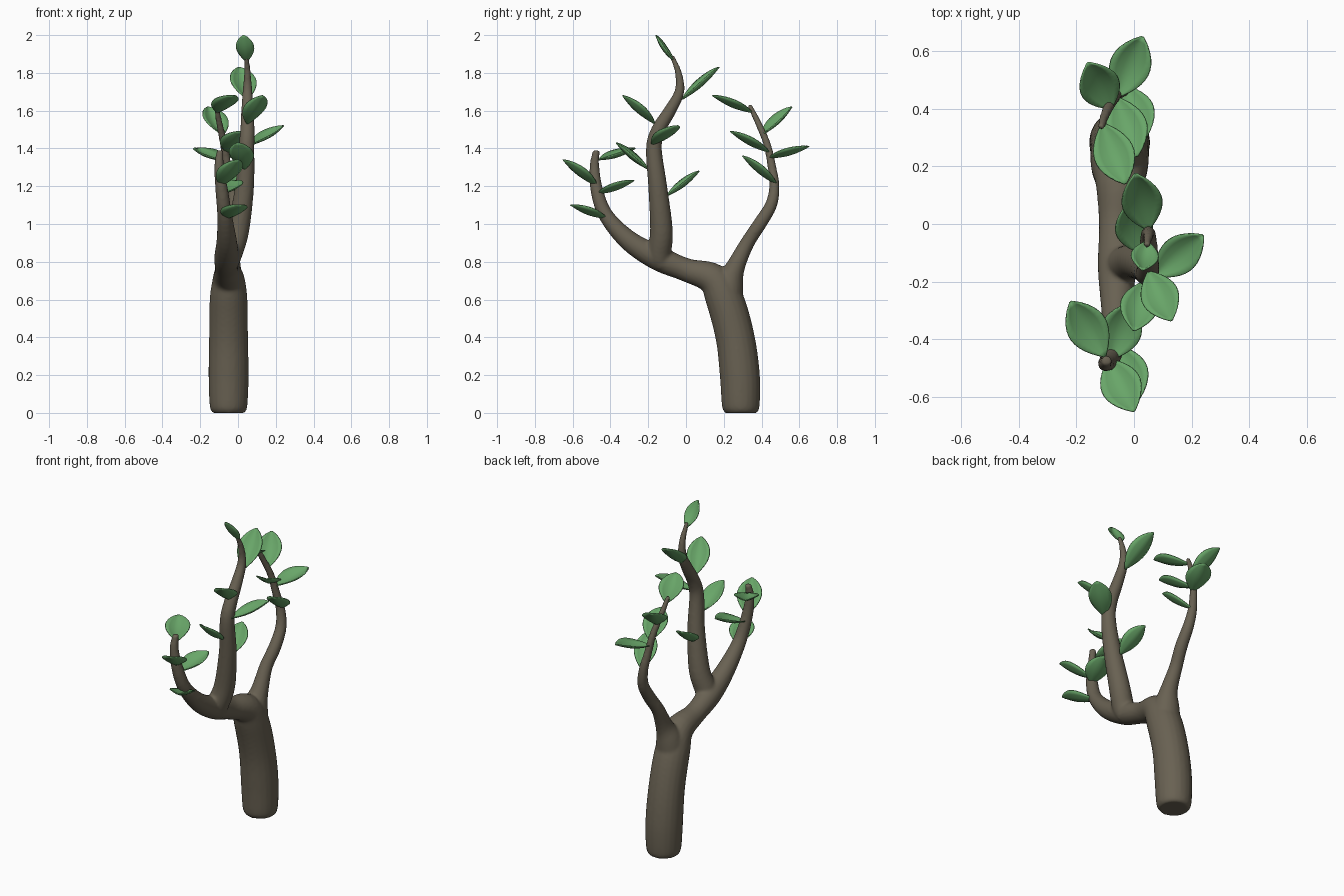
import bpy, bmesh, math
from mathutils import Vector

if "Cube" in bpy.data.objects:
    bpy.data.objects.remove(bpy.data.objects["Cube"])


def material(name, rgb):
    m = bpy.data.materials.new(name)
    m.diffuse_color = (*rgb, 1)
    m.use_nodes = True
    m.node_tree.nodes["Principled BSDF"].inputs["Base Color"].default_value = m.diffuse_color
    return m


BARK = material("bark", (0.14, 0.12, 0.085))
GREEN = material("leaf_green", (0.14, 0.38, 0.14))


def make_object(name, bm, mat):
    bmesh.ops.recalc_face_normals(bm, faces=bm.faces)
    me = bpy.data.meshes.new(name)
    bm.to_mesh(me)
    bm.free()
    me.materials.append(mat)
    for p in me.polygons:
        p.use_smooth = True
    ob = bpy.data.objects.new(name, me)
    bpy.context.collection.objects.link(ob)
    return ob


def smooth_path(pts, steps=5):
    p = [Vector(q) for q in pts]
    p = [p[0] * 2 - p[1]] + p + [p[-1] * 2 - p[-2]]
    out = []
    for a, b, c, d in zip(p, p[1:], p[2:], p[3:]):
        for i in range(steps):
            t = i / steps
            out.append(0.5 * (2 * b + (c - a) * t + (2 * a - 5 * b + 4 * c - d) * t**2
                              + (3 * b - a - 3 * c + d) * t**3))
    return out + [p[-2]]


def add_limb(bm, pts, sides=20):
    """Round tapered tube along (x, y, z, radius) points."""
    path = smooth_path(pts)
    rings = []
    for i, q in enumerate(path):
        tan = (path[min(i + 1, len(path) - 1)] - path[max(i - 1, 0)]).xyz.normalized()
        if i == 0 and q.z < 0.01:
            tan = Vector((0, 0, 1))
        u = tan.cross(Vector((1, 0, 0))).normalized()
        v = tan.cross(u)
        rings.append([bm.verts.new(q.xyz + q.w * (u * math.cos(a) + v * math.sin(a)))
                      for a in (2 * math.pi * k / sides for k in range(sides))])
    for r, s in zip(rings, rings[1:]):
        for k in range(sides):
            n = (k + 1) % sides
            bm.faces.new((r[k], r[n], s[n], s[k]))
    bm.faces.new(rings[0][::-1])
    bm.faces.new(rings[-1])


# Trunk and three limbs, fused into one smooth surface
bm = bmesh.new()
add_limb(bm, [(-.05, .29, 0, .085), (-.05, .29, .04, .1), (-.05, .285, .2, .106),
              (-.05, .26, .4, .103), (-.05, .205, .6, .1), (-.05, .14, .71, .084),
              (-.06, 0, .757, .062), (-.06, -.15, .82, .066), (-.06, -.3, .91, .054),
              (-.07, -.42, 1.04, .04), (-.085, -.47, 1.17, .034),
              (-.1, -.485, 1.3, .026), (-.095, -.475, 1.39, .018)])
add_limb(bm, [(-.05, -.12, .78, .05), (-.04, -.14, .84, .062), (0, -.13, .97, .06),
              (.035, -.15, 1.2, .05), (.045, -.17, 1.4, .042), (.05, -.145, 1.5, .038),
              (.05, -.085, 1.6, .033), (.05, -.035, 1.7, .026), (.05, -.04, 1.8, .018),
              (.045, -.075, 1.89, .012)])
add_limb(bm, [(-.05, .21, .58, .092), (-.045, .23, .69, .075), (-.035, .265, .78, .05),
              (-.035, .325, .9, .038), (-.02, .39, 1.0, .036), (-.02, .45, 1.1, .032),
              (-.035, .468, 1.2, .027), (-.055, .455, 1.3, .023), (-.075, .43, 1.42, .02),
              (-.1, .38, 1.54, .017), (-.115, .335, 1.63, .013)])
trunk = make_object("trunk_and_branches", bm, BARK)
rm = trunk.modifiers.new("fuse", "REMESH")
rm.mode = "VOXEL"
rm.voxel_size = 0.009
rm.use_smooth_shade = True
sm = trunk.modifiers.new("soften", "SMOOTH")
sm.factor = 0.5
sm.iterations = 4


def leaf(name, base, tip, width):
    """Pointed, cupped leaf blade from base to tip."""
    base, tip = Vector(base), Vector(tip)
    d = tip - base
    side = d.cross(Vector((0, 0, 1))).normalized()
    up = side.cross(d).normalized()
    bm = bmesh.new()
    n, m = 12, 6
    rows = []
    for i in range(n + 1):
        t = i / n
        half = width / 2 * max(0.02, math.sin(math.pi * t**1.1)) ** 0.75
        row = []
        for j in range(m + 1):
            s = 2 * j / m - 1
            lift = 0.24 * half * 1.8 * abs(s) ** 1.5 - 0.015 * math.sin(math.pi * t)
            row.append(bm.verts.new(base + d * t + side * half * s + up * lift))
        rows.append(row)
    for a, b in zip(rows, rows[1:]):
        for j in range(m):
            bm.faces.new((a[j], a[j + 1], b[j + 1], b[j]))
    ob = make_object(name, bm, GREEN)
    so = ob.modifiers.new("thickness", "SOLIDIFY")
    so.thickness = 0.006
    so.offset = 0


# Leaves: base, tip, width
LEAVES = {
    "middle": [((.045, -.06, 1.86), (.03, -.16, 2.0), .095),
               ((.05, -.02, 1.66), (.005, .175, 1.83), .14),
               ((.05, -.165, 1.53), (.13, -.335, 1.68), .13),
               ((.07, -.18, 1.42), (.24, -.04, 1.52), .13),
               ((.035, -.2, 1.29), (0, -.37, 1.43), .13),
               ((.02, -.1, 1.15), (-.02, .07, 1.28), .13)],
    "front": [((-.1, -.46, 1.34), (-.22, -.27, 1.4), .14),
              ((-.09, -.47, 1.2), (0, -.65, 1.34), .14),
              ((-.08, -.47, 1.16), (-.01, -.275, 1.23), .14),
              ((-.06, -.42, 1.03), (.015, -.61, 1.1), .14)],
    "back": [((-.11, .35, 1.59), (-.03, .14, 1.68), .14),
             ((-.08, .40, 1.47), (-.16, .56, 1.62), .14),
             ((-.06, .44, 1.38), (.01, .235, 1.49), .14),
             ((-.06, .44, 1.35), (.03, .65, 1.41), .14),
             ((-.03, .48, 1.21), (.04, .30, 1.36), .13)],
}
for limb, items in LEAVES.items():
    for k, (b, t, w) in enumerate(items):
        leaf(f"{limb}_leaf_{k + 1}", b, t, w)
